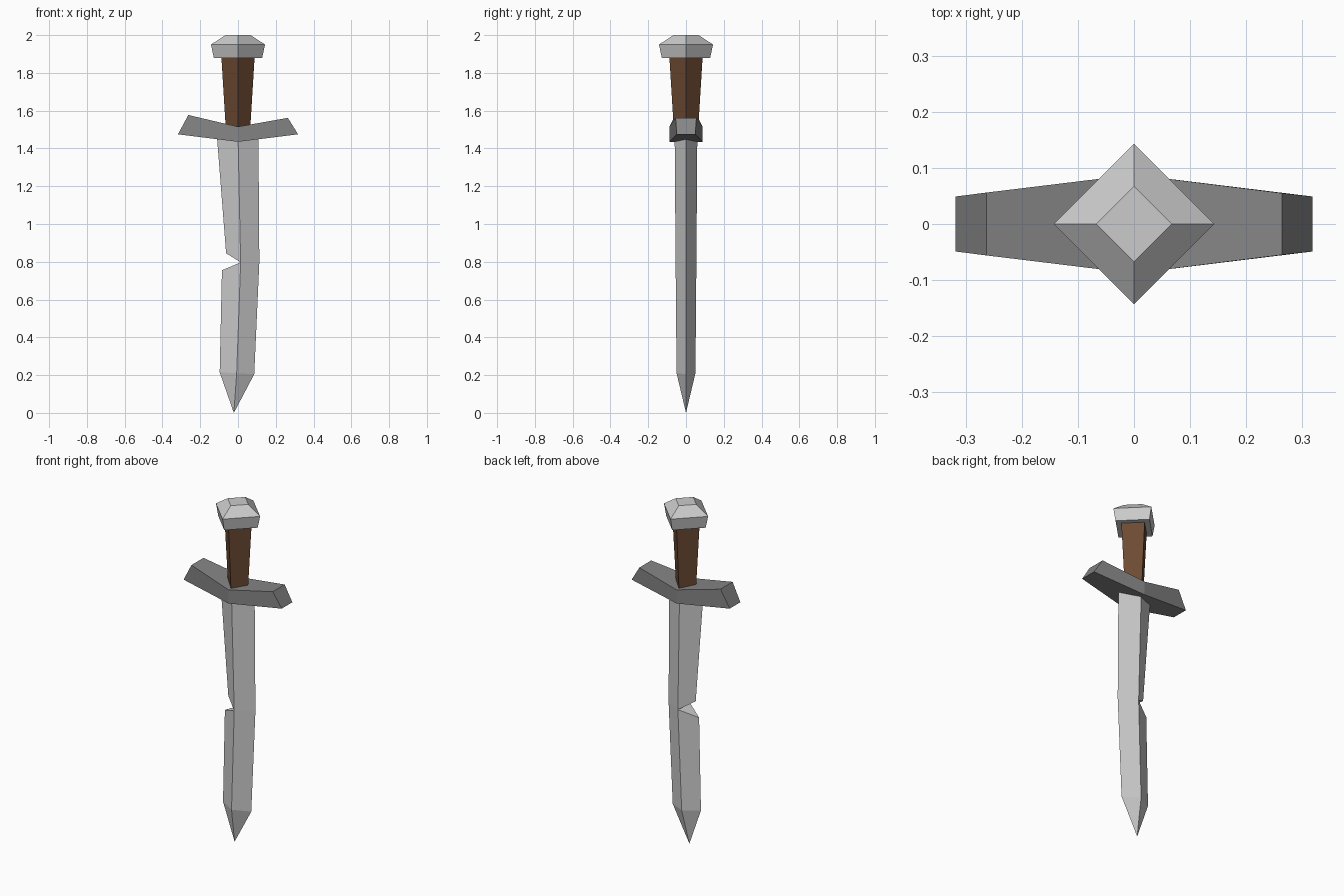
import bpy, bmesh

if "Cube" in bpy.data.objects:
    bpy.data.objects.remove(bpy.data.objects["Cube"])


def material(name, rgb):
    m = bpy.data.materials.new(name)
    m.diffuse_color = (*rgb, 1)
    m.use_nodes = True
    m.node_tree.nodes["Principled BSDF"].inputs["Base Color"].default_value = m.diffuse_color
    return m


steel = material("pale steel", (0.60, 0.60, 0.60))
iron = material("dark iron", (0.235, 0.235, 0.235))
leather = material("brown leather", (0.15, 0.069, 0.033))


def finish(bm, name, mat):
    bmesh.ops.recalc_face_normals(bm, faces=bm.faces)
    me = bpy.data.meshes.new(name)
    bm.to_mesh(me)
    bm.free()
    me.materials.append(mat)
    ob = bpy.data.objects.new(name, me)
    bpy.context.collection.objects.link(ob)
    return ob


def loft(name, rings, mat):
    """Closed skin through four-point rings, capped at both ends."""
    bm = bmesh.new()
    loops = [[bm.verts.new(p) for p in ring] for ring in rings]
    for a, b in zip(loops, loops[1:]):
        for i in range(4):
            j = (i + 1) % 4
            bm.faces.new((a[i], a[j], b[j], b[i]))
    bm.faces.new(loops[0])
    bm.faces.new(loops[-1])
    return finish(bm, name, mat)


def diamond(r, z):
    return [(r, 0, z), (0, r, z), (-r, 0, z), (0, -r, z)]


# Pommel and grip: diamond-section lofts
loft("pommel", [diamond(0.128, 1.88), diamond(0.143, 1.95), diamond(0.067, 2.0)], steel)
loft("grip", [diamond(0.062, 1.46), diamond(0.088, 1.885)], leather)


# Crossguard: swept-up bar, widest in the middle
def guard_ring(x_low, z_low, y_low, x_top, z_top, y_top):
    return [(x_low, -y_low, z_low), (x_low, y_low, z_low),
            (x_top, y_top, z_top), (x_top, -y_top, z_top)]


loft("crossguard", [
    guard_ring(-0.318, 1.475, 0.049, -0.263, 1.577, 0.056),
    guard_ring(0, 1.435, 0.088, 0, 1.515, 0.088),
    guard_ring(0.318, 1.475, 0.049, 0.264, 1.562, 0.055)], iron)

# Blade: ridged on both sides, with a notch cut to the ridge on the left edge
bm = bmesh.new()
left = [bm.verts.new((x, 0, z)) for x, z in
        [(-0.112, 1.47), (-0.063, 0.845), (-0.085, 0.755), (-0.097, 0.215)]]
right = [bm.verts.new((x, 0, z)) for x, z in
         [(0.108, 1.47), (0.113, 0.80), (0.086, 0.205)]]
tip = bm.verts.new((-0.022, 0, 0))
ridges = []
for s in (-1, 1):
    ridge = [bm.verts.new((x, s * y, z)) for x, y, z in
             [(0, 0.06, 1.47), (0.014, 0.055, 0.797), (-0.007, 0.05, 0.21)]]
    ridges.append(ridge)
    for i in (0, 1):
        bm.faces.new((ridge[i], ridge[i + 1], right[i + 1], right[i]))
        bm.faces.new((left[2 * i], left[2 * i + 1], ridge[i + 1], ridge[i]))
    bm.faces.new((left[3], tip, ridge[2]))
    bm.faces.new((ridge[2], tip, right[2]))
front, back = ridges
bm.faces.new((left[1], front[1], back[1]))
bm.faces.new((left[2], front[1], back[1]))
bm.faces.new((left[0], front[0], right[0], back[0]))
finish(bm, "blade", steel)
